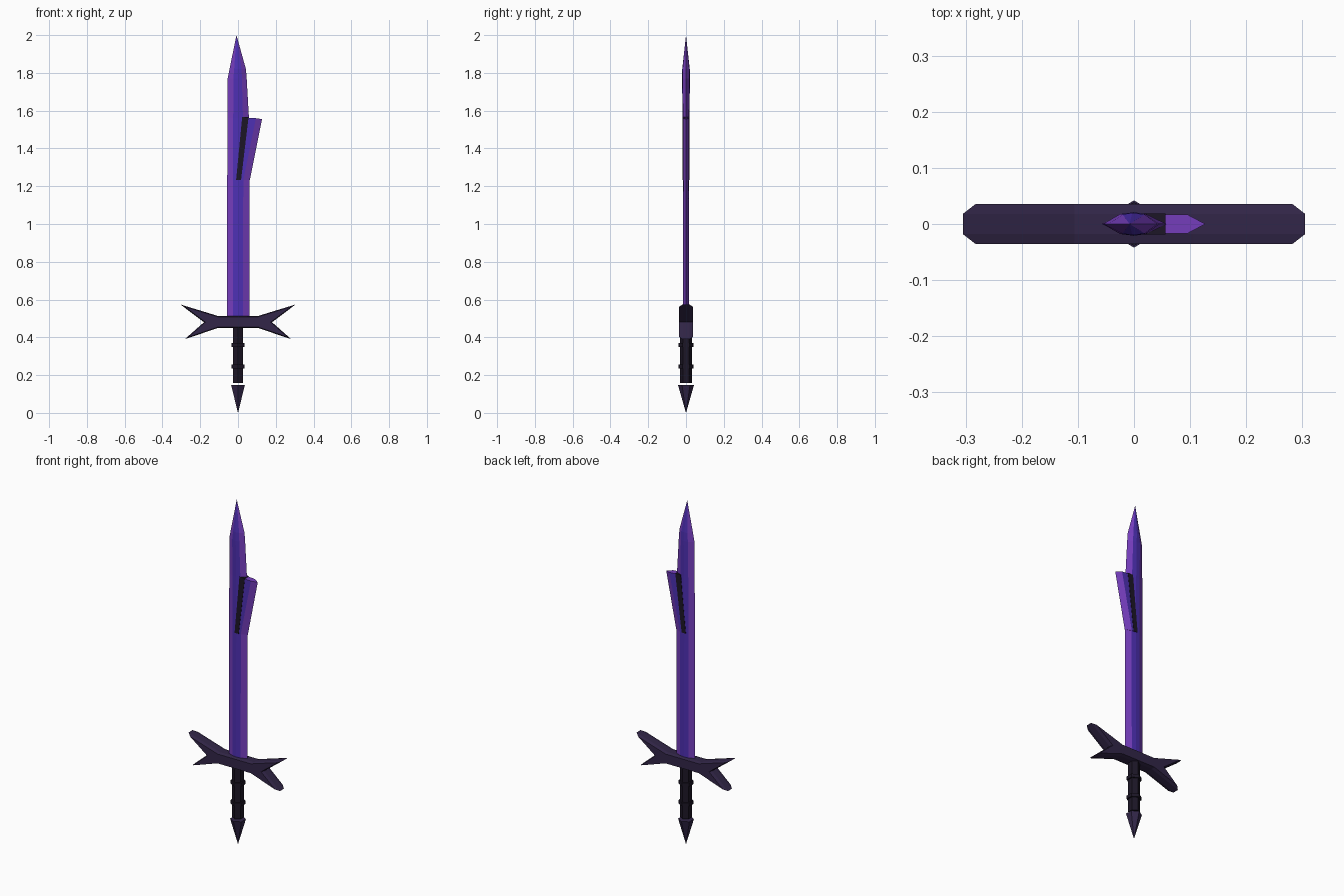
import bpy, bmesh, math
from mathutils import Matrix

if "Cube" in bpy.data.objects:
    bpy.data.objects.remove(bpy.data.objects["Cube"])


def material(name, rgb):
    m = bpy.data.materials.new(name)
    lin = [(c / 255 / 12.92) if c < 11 else ((c / 255 + 0.055) / 1.055) ** 2.4 for c in rgb]
    m.diffuse_color = (*lin, 1)
    m.use_nodes = True
    m.node_tree.nodes["Principled BSDF"].inputs["Base Color"].default_value = m.diffuse_color
    return m


EDGE = material("purple_edge", (118, 62, 190))
CORE = material("violet_core", (78, 48, 180))
DARK = material("dark_metal", (50, 38, 72))
BLACK = material("dark_grip", (28, 22, 38))


def finish(bm, name, mats):
    bmesh.ops.remove_doubles(bm, verts=bm.verts, dist=1e-5)
    bmesh.ops.recalc_face_normals(bm, faces=bm.faces)
    me = bpy.data.meshes.new(name)
    bm.to_mesh(me)
    bm.free()
    for m in mats:
        me.materials.append(m)
    ob = bpy.data.objects.new(name, me)
    bpy.context.collection.objects.link(ob)
    return ob


def loft(name, rings, mats, slots):
    """Skin matching rings of points; slots gives the material of each column."""
    bm = bmesh.new()
    rows = [[bm.verts.new(p) for p in r] for r in rings]
    n = len(rows[0])
    for a, b in zip(rows, rows[1:]):
        for j in range(n):
            k = (j + 1) % n
            bm.faces.new((a[j], a[k], b[k], b[j])).material_index = slots[j]
    bm.faces.new(rows[0][::-1])
    bm.faces.new(rows[-1])
    return finish(bm, name, mats)


def hex_part(name, z0, z1, r0, r1, mat):
    bm = bmesh.new()
    bmesh.ops.create_cone(bm, cap_ends=True, segments=6, radius1=r0, radius2=r1, depth=z1 - z0,
                          matrix=Matrix.Translation((0, 0, (z0 + z1) / 2)))
    # point a corner of the hexagon along y
    a = max(bm.verts, key=lambda v: v.co.xy.length).co
    turn = math.pi / 2 - math.atan2(a.y, a.x)
    bmesh.ops.rotate(bm, verts=bm.verts, matrix=Matrix.Rotation(turn, 3, 'Z'))
    return finish(bm, name, [mat])


# Blade: bevelled edges around a faceted core, closing to a point
def blade_ring(z, left, right, t, mid=0.0):
    l, r = left * 0.45, right * 0.45
    return [(left, 0, z), (l, -t * .85, z), (mid, -t, z), (r, -t * .85, z),
            (right, 0, z), (r, t * .85, z), (mid, t, z), (l, t * .85, z)]


blade = [blade_ring(*row) for row in (
    (0.49, -.058, .060, .017), (1.23, -.057, .062, .016), (1.56, -.056, .058, .018),
    (1.77, -.055, .046, .021), (1.82, -.045, .042, .020, -.003))]
blade.append([(-.008, 0, 2.0)] * 8)
bm_slots = [0, 1, 1, 0, 0, 1, 1, 0]
bm = bmesh.new()
rows = [[bm.verts.new(p) for p in r] for r in blade[:-1]]
tip = bm.verts.new(blade[-1][0])
for a, b in zip(rows, rows[1:]):
    for j in range(8):
        k = (j + 1) % 8
        bm.faces.new((a[j], a[k], b[k], b[j])).material_index = bm_slots[j]
for j in range(8):
    bm.faces.new((rows[-1][j], rows[-1][(j + 1) % 8], tip)).material_index = bm_slots[j]
bm.faces.new(rows[0][::-1])
finish(bm, "blade", [EDGE, CORE])


# Barb: tapered spur flaring from the right edge
def barb_ring(zi, zo, inner, bevel, outer, t):
    return [(inner, -t, zi), (bevel, -t, (zi + zo) / 2), (outer, 0, zo),
            (bevel, t, (zi + zo) / 2), (inner, t, zi)]


loft("barb", [barb_ring(1.23, 1.233, .005, .028, .063, .0155),
              barb_ring(1.565, 1.555, .02, .095, .127, .017)],
     [EDGE, CORE], [1, 0, 0, 1, 1])


# Dark slot between blade and barb, showing on both faces
def slot_ring(z, x0, x1, t):
    return [(x0, -t, z), (x1, -t, z), (x1, t, z), (x0, t, z)]


loft("blade_slot", [slot_ring(1.232, -.01, .016, .0175), slot_ring(1.566, .022, .056, .0185)],
     [BLACK], [0] * 4)

# Crossguard: forked outline, mirrored, with chamfered front and back
half = [(.106, .45), (.282, .39), (.18, .48), (.305, .574), (.106, .513)]
outline = half + [(-x, z) for x, z in reversed(half)]
bm = bmesh.new()
front = bm.faces.new([bm.verts.new((x, -.018, z)) for x, z in outline])
back = bm.faces.new([bm.verts.new((x, .018, z)) for x, z in reversed(outline)])
f, b = list(front.verts), list(back.verts)[::-1]
for i in range(len(f)):
    j = (i + 1) % len(f)
    bm.faces.new((f[j], f[i], b[i], b[j]))
bmesh.ops.recalc_face_normals(bm, faces=bm.faces)
bmesh.ops.inset_individual(bm, faces=[front, back], thickness=.0045, depth=.018,
                           use_even_offset=True)
finish(bm, "crossguard", [DARK])

# Grip, grip rings and pointed pommel
hex_part("grip", .158, .47, .031, .031, BLACK)
for i, z in enumerate((.245, .36)):
    hex_part(f"grip_ring_{i + 1}", z - .01, z + .01, .039, .039, BLACK)
hex_part("pommel", 0, .147, 0, .042, DARK)
